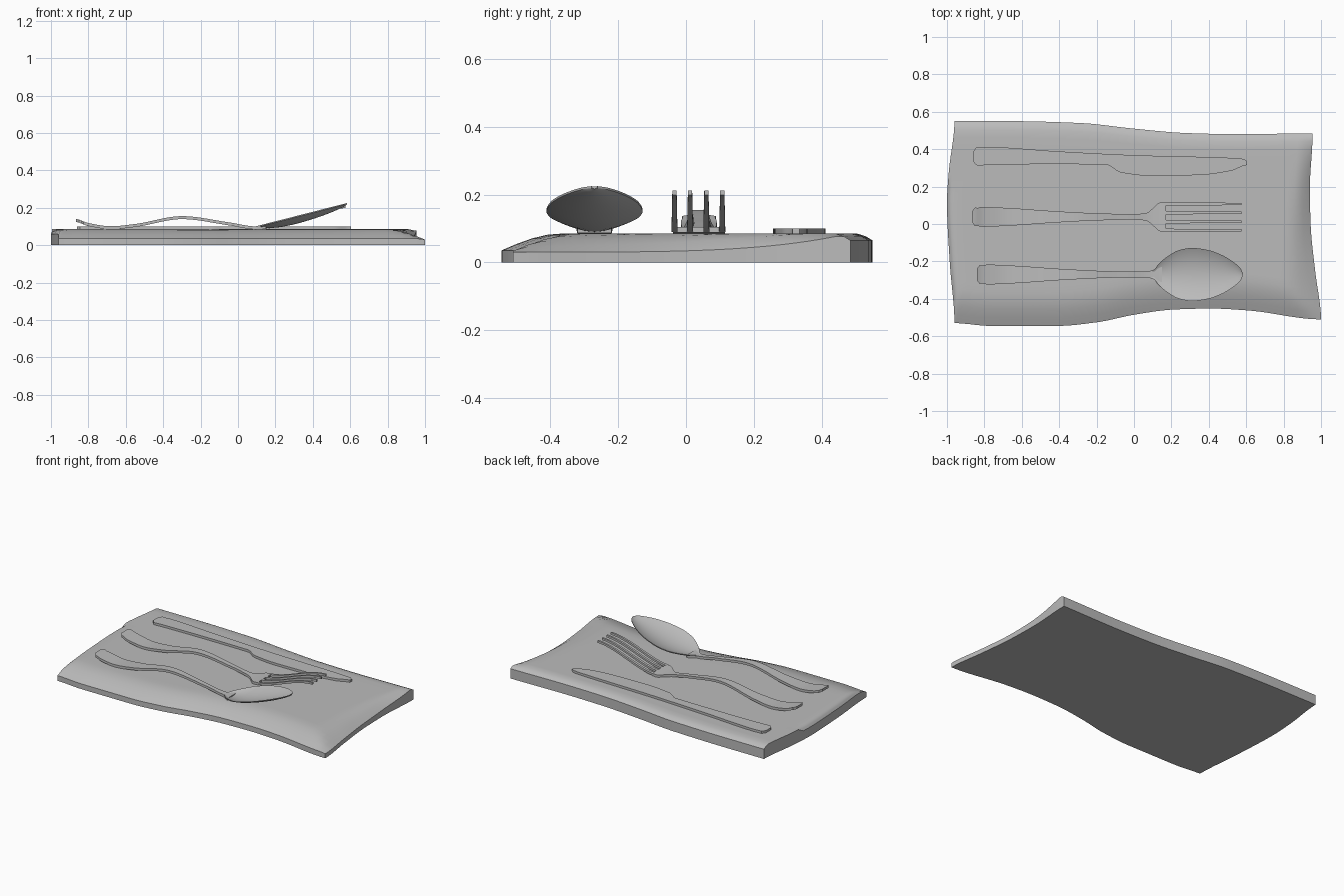
import bpy, bmesh, math

if "Cube" in bpy.data.objects:
    bpy.data.objects.remove(bpy.data.objects["Cube"], do_unlink=True)

grey = bpy.data.materials.new("plain grey")
grey.use_nodes = True
grey.diffuse_color = (0.5, 0.5, 0.5, 1)
grey.node_tree.nodes["Principled BSDF"].inputs["Base Color"].default_value = (0.5, 0.5, 0.5, 1)


def spline(pts, x):
    """Smooth curve through (x, value) points, without overshoot."""
    if x <= pts[0][0]:
        return pts[0][1]
    if x >= pts[-1][0]:
        return pts[-1][1]
    k = max(i for i in range(len(pts) - 1) if pts[i][0] <= x)

    def slope(i):
        if i in (0, len(pts) - 1):
            return 0 if len(pts) > 2 else (pts[1][1] - pts[0][1]) / (pts[1][0] - pts[0][0])
        a = (pts[i][1] - pts[i - 1][1]) / (pts[i][0] - pts[i - 1][0])
        b = (pts[i + 1][1] - pts[i][1]) / (pts[i + 1][0] - pts[i][0])
        return 2 * a * b / (a + b) if a * b > 0 else 0

    (x0, y0), (x1, y1) = pts[k], pts[k + 1]
    h = x1 - x0
    t = (x - x0) / h
    return (y0 * (1 + 2 * t) * (1 - t) ** 2 + h * slope(k) * t * (1 - t) ** 2
            + y1 * t * t * (3 - 2 * t) + h * slope(k + 1) * t * t * (t - 1))


def ease(t):
    t = min(max(t, 0), 1)
    return math.sin(t * math.pi / 2)


def finish(name, bm, angle=35):
    bmesh.ops.recalc_face_normals(bm, faces=bm.faces)
    mesh = bpy.data.meshes.new(name)
    bm.to_mesh(mesh)
    bm.free()
    mesh.materials.append(grey)
    ob = bpy.data.objects.new(name, mesh)
    bpy.context.collection.objects.link(ob)
    bpy.ops.object.select_all(action='DESELECT')
    ob.select_set(True)
    bpy.context.view_layer.objects.active = ob
    bpy.ops.object.shade_smooth_by_angle(angle=math.radians(angle))
    return ob


def slab(name, rows, drop):
    """Surface through rows of points, thickened down; drop(z) gives the underside."""
    bm = bmesh.new()
    grid = [[bm.verts.new(p) for p in row] for row in rows]
    for a, b in zip(grid, grid[1:]):
        for i in range(len(a) - 1):
            bm.faces.new((a[i], b[i], b[i + 1], a[i + 1]))
    under = bmesh.ops.extrude_face_region(bm, geom=bm.faces[:], use_keep_orig=True)
    for v in under["geom"]:
        if isinstance(v, bmesh.types.BMVert):
            v.co.z = drop(v.co.z)
    return finish(name, bm)


# Tray: wavy long edges, bowed ends, sloping front and right end
front = [(0, -.53), (.1, -.545), (.28, -.545), (.39, -.525), (.49, -.485),
         (.6, -.457), (.7, -.452), (.8, -.462), (1, -.51)]
back = [(0, .55), (.15, .55), (.35, .54), (.5, .51), (.65, .486), (.8, .48), (1, .485)]
left_end = [(0, -.96), (.3, -.985), (.6, -1), (.75, -.99), (1, -.96)]
right_end = [(0, 1), (.25, .97), (.5, .945), (.7, .94), (1, .955)]


def tray_point(u, v):
    lx, rx = spline(left_end, v), spline(right_end, v)
    fy, by = spline(front, u), spline(back, u)
    x, y = lx + (rx - lx) * u, fy + (by - fy) * v
    z = .035 + .05 * ease((y - fy) / .18)
    end_z = .03 + .055 * v ** 4
    z = min(z, end_z + (.085 - end_z) * ease((rx - x) / (.02 + .2 * (1 - v))))
    z = min(z, .06 + .025 * ease((x - lx) / .03)) if v < .7 else z
    return x, y, min(z, .065 + .02 * ease((by - y) / .05))


N = 48
us = sorted([i / N for i in range(N + 1)] + [.005, .01])
vs = sorted([i / 24 for i in range(25)] + [.98, .99])
slab("tray", [[tray_point(u, v) for v in vs] for u in us], lambda z: 0)


# Flat strip cutlery parts
def strip(name, low, high, height, thick, x0, x1, n, across=1):
    rows = []
    for i in range(n + 1):
        x = x0 + (x1 - x0) * i / n
        lo, hi = spline(low, x), spline(high, x)
        rows.append([(x, lo + (hi - lo) * j / across, height(x)) for j in range(across + 1)])
    return slab(name, rows, lambda z: z - thick)


# Knife
knife_low = [(-.86, .335), (-.845, .315), (-.82, .312), (-.8, .315), (-.45, .32), (-.15, .318),
             (-.07, .275), (.1, .257), (.35, .262), (.52, .285), (.605, .315)]
knife_high = [(-.86, .385), (-.845, .41), (-.82, .408), (-.8, .412), (-.4, .388),
              (0, .368), (.55, .352), (.595, .345), (.605, .335)]
strip("knife", knife_low, knife_high, lambda x: .1, .02, -.86, .605, 90)

# Wavy handles shared by the fork and spoon
wave = [(-.87, .14), (-.8, .118), (-.68, .101), (-.55, .113), (-.3, .155),
        (-.05, .122), (.1, .1), (.16, .103), (.58, .212)]
half = [(0, .03), (.015, .05), (.03, .048), (.05, .053), (.2, .047), (.45, .03),
        (.7, .018), (.86, .015), (.93, .02)]


def handle(name, x0, x1, cy, flare):
    pts = [(x0 + a, w) for a, w in half] + flare
    strip(name, [(x, cy - w) for x, w in pts], [(x, cy + w) for x, w in pts],
          lambda x: spline(wave, x), .016, x0, x1, 70, 2)


handle("fork_handle", -.865, .17, .038, [(.1, .045), (.14, .077), (.17, .077)])
handle("spoon_handle", -.84, .15, -.27, [(.15, .05)])

# Fork tines
for i, y in enumerate((-.034, .012, .06, .107)):
    strip(f"fork_tine_{i + 1}", [(.16, y - .009), (.575, y - .006)],
          [(.16, y + .009), (.575, y + .006)], lambda x: spline(wave, x), .014, .16, .575, 16)

# Spoon bowl: tilted egg-shaped dish
bowl_half = [(.1, .02), (.13, .055), (.18, .097), (.24, .13), (.31, .142), (.39, .132),
             (.47, .104), (.53, .068), (.57, .032), (.583, .008)]
rows = []
for i in range(33):
    x = .34 - .243 * math.cos(math.pi * i / 32)
    w = spline(bowl_half, x)
    row = []
    for j in range(17):
        s = -math.cos(math.pi * j / 16)
        rim = .102 + .123 * (x - .1) / .483
        row.append((x, -.27 + w * s, rim - .036 * (w / .142) * (1 - s * s)))
    rows.append(row)
slab("spoon_bowl", rows, lambda z: z - .006)
